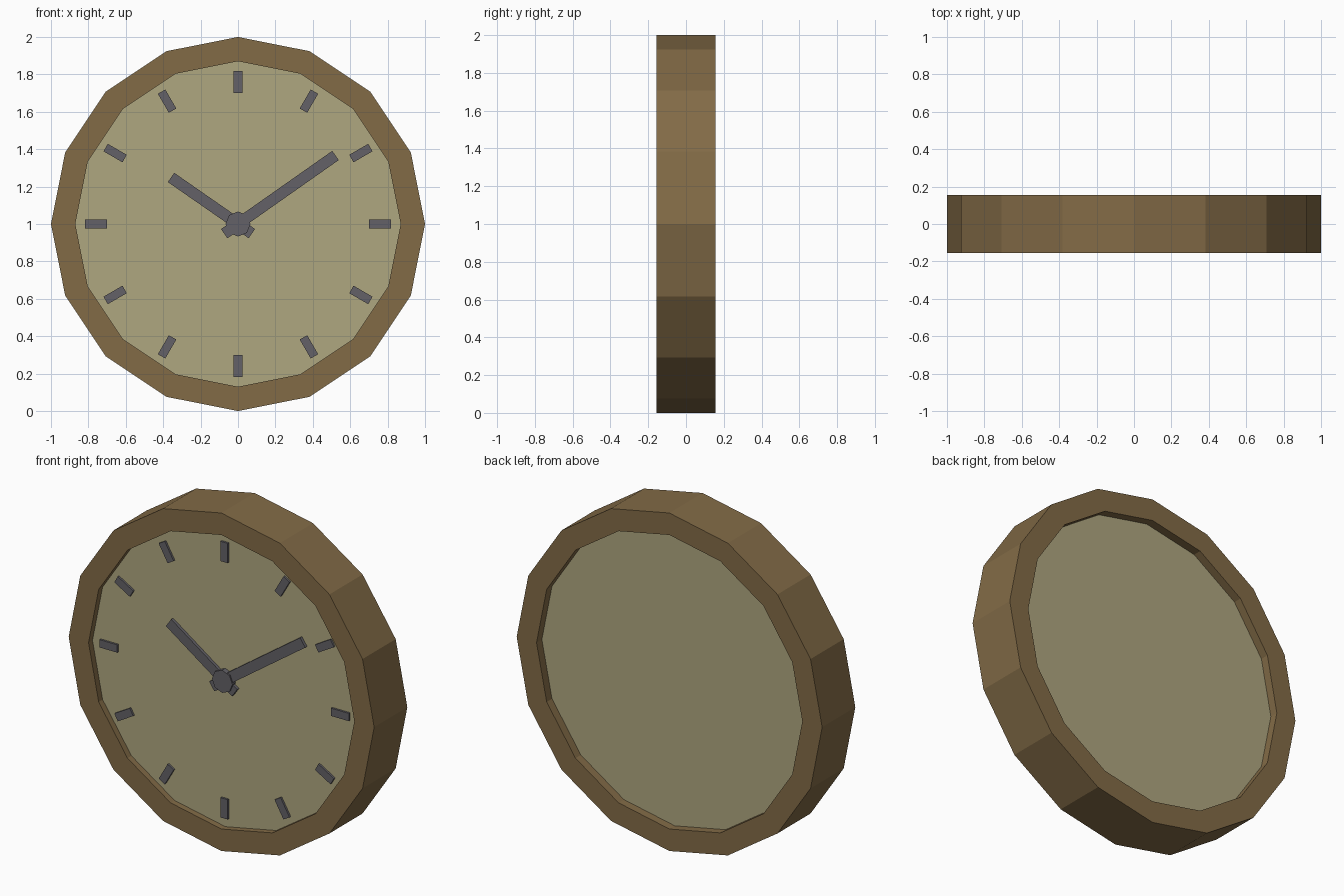
import bpy, bmesh, math
from mathutils import Matrix

if "Cube" in bpy.data.objects:
    bpy.data.objects.remove(bpy.data.objects["Cube"])

CENTRE = Matrix.Translation((0, 0, 1))
SIDES = 16


def material(name, rgb):
    m = bpy.data.materials.new(name)
    m.diffuse_color = (*rgb, 1)
    m.use_nodes = True
    m.node_tree.nodes["Principled BSDF"].inputs["Base Color"].default_value = m.diffuse_color
    return m


wood = material("wood", (0.225, 0.147, 0.062))
cream = material("cream", (0.43, 0.385, 0.215))
dark = material("dark", (0.125, 0.12, 0.135))


def finish(name, bm, mat):
    bmesh.ops.recalc_face_normals(bm, faces=bm.faces)
    me = bpy.data.meshes.new(name)
    bm.to_mesh(me)
    bm.free()
    me.materials.append(mat)
    ob = bpy.data.objects.new(name, me)
    bpy.context.collection.objects.link(ob)
    return ob


def disc(name, radius, y0, y1, sides, mat):
    bm = bmesh.new()
    m = CENTRE @ Matrix.Translation((0, (y0 + y1) / 2, 0)) @ Matrix.Rotation(math.pi / 2, 4, 'X')
    # the cone primitive starts with a corner on an axis
    bmesh.ops.create_cone(bm, cap_ends=True, segments=sides, radius1=radius,
                          radius2=radius, depth=y1 - y0, matrix=m)
    return finish(name, bm, mat)


def bar(name, angle, r0, r1, width, y0, y1, mat):
    # flat bar lying along a dial radius, angle counted from +x
    bm = bmesh.new()
    m = (CENTRE @ Matrix.Rotation(-math.radians(angle), 4, 'Y')
         @ Matrix.Translation(((r0 + r1) / 2, (y0 + y1) / 2, 0))
         @ Matrix.Diagonal((r1 - r0, y1 - y0, width, 1)))
    bmesh.ops.create_cube(bm, size=1, matrix=m)
    return finish(name, bm, mat)


# Frame: rectangular section swept round the dial
bm = bmesh.new()
section = [(1.0, -0.155), (1.0, 0.155), (0.87, 0.155), (0.87, -0.155)]
rings = []
for i in range(SIDES):
    a = 2 * math.pi * i / SIDES
    rings.append([bm.verts.new((r * math.cos(a), y, 1 + r * math.sin(a))) for r, y in section])
for i in range(SIDES):
    p, q = rings[i], rings[(i + 1) % SIDES]
    for k in range(4):
        n = (k + 1) % 4
        bm.faces.new((p[k], p[n], q[n], q[k]))
finish("frame", bm, wood)

# Dial, recessed on both sides
disc("dial", 0.88, -0.118, 0.105, SIDES, cream)

# Hour marks
for h in range(12):
    bar(f"hour_mark_{h + 1}", 60 - 30 * h, 0.70, 0.817, 0.046, -0.13, -0.11, dark)

# Hands and hub
bar("minute_hand", 35.1, -0.09, 0.637, 0.06, -0.14, -0.122, dark)
bar("hour_hand", 145.2, -0.09, 0.436, 0.06, -0.138, -0.12, dark)
disc("hub", 0.067, -0.148, -0.11, 8, dark)
